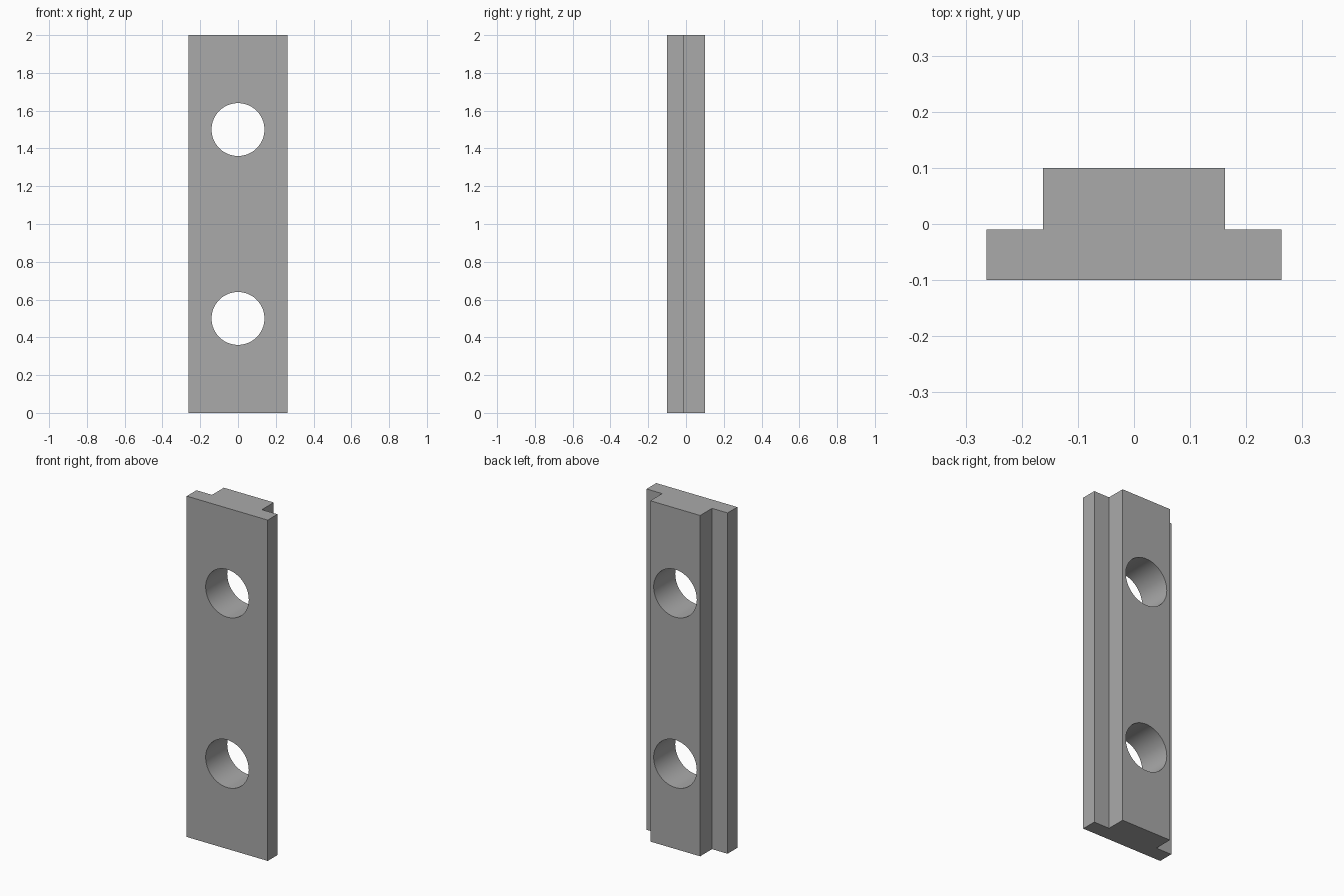
import bpy
import bmesh
import math

cube = bpy.data.objects.get("Cube")
if cube:
    bpy.data.objects.remove(cube, do_unlink=True)

LENGTH = 2.0
HOLE_RADIUS = 0.14

# Plain grey metal
metal = bpy.data.materials.new("grey_metal")
metal.use_nodes = True
grey = (0.4, 0.4, 0.4, 1.0)
metal.diffuse_color = grey
metal.node_tree.nodes["Principled BSDF"].inputs["Base Color"].default_value = grey


def extrude_profile(name, points, height):
    """Extrude a closed xy outline upwards from z = 0."""
    bm = bmesh.new()
    face = bm.faces.new([bm.verts.new((x, y, 0)) for x, y in points])
    top = bmesh.ops.extrude_face_region(bm, geom=[face])["geom"]
    verts = [v for v in top if isinstance(v, bmesh.types.BMVert)]
    bmesh.ops.translate(bm, verts=verts, vec=(0, 0, height))
    bmesh.ops.recalc_face_normals(bm, faces=bm.faces)
    mesh = bpy.data.meshes.new(name)
    bm.to_mesh(mesh)
    bm.free()
    obj = bpy.data.objects.new(name, mesh)
    bpy.context.collection.objects.link(obj)
    return obj


# T-shaped bar: wide flange in front, narrower rib behind
half = [(0.263, -0.1), (0.263, -0.01), (0.162, -0.01), (0.162, 0.1)]
outline = half + [(-x, y) for x, y in reversed(half)]
bar = extrude_profile("slotted_bar", outline, LENGTH)
bar.data.materials.append(metal)

# Two round holes through the thickness
for label, z in (("lower", LENGTH * 0.25), ("upper", LENGTH * 0.75)):
    bpy.ops.mesh.primitive_cylinder_add(
        vertices=64, radius=HOLE_RADIUS, depth=0.5,
        location=(0, 0, z), rotation=(math.pi / 2, 0, 0))
    cutter = bpy.context.object
    cutter.name = label + "_hole_cutter"
    cutter.data.materials.append(metal)
    cut = bar.modifiers.new(label + "_hole", "BOOLEAN")
    cut.operation = "DIFFERENCE"
    cut.solver = "EXACT"
    cut.object = cutter
    bpy.ops.object.select_all(action="DESELECT")
    bar.select_set(True)
    bpy.context.view_layer.objects.active = bar
    bpy.ops.object.modifier_apply(modifier=cut.name)
    bpy.data.objects.remove(cutter, do_unlink=True)

# Smooth hole walls, crisp edges
bpy.ops.object.shade_smooth_by_angle(angle=math.radians(30))
